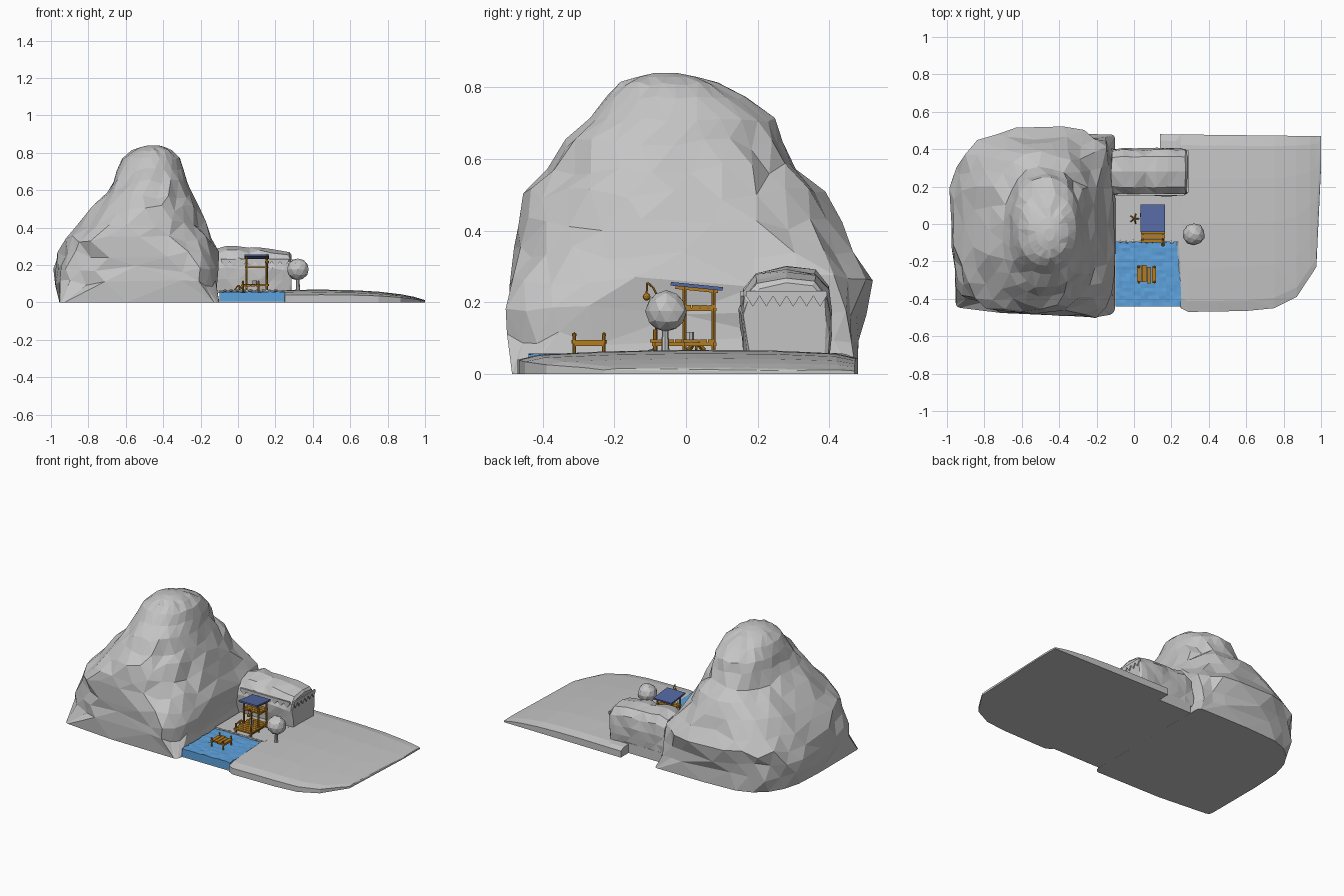
import bpy, bmesh, math, random
from mathutils import Vector, Matrix

if "Cube" in bpy.data.objects:
    bpy.data.objects.remove(bpy.data.objects["Cube"])

random.seed(4)


def material(name, rgb):
    m = bpy.data.materials.new(name)
    m.diffuse_color = (*rgb, 1)
    m.use_nodes = True
    m.node_tree.nodes["Principled BSDF"].inputs["Base Color"].default_value = m.diffuse_color
    return m


STONE = material("pale grey", (0.56, 0.56, 0.56))
WATER = material("water blue", (0.11, 0.36, 0.72))
WOOD = material("warm wood", (0.45, 0.20, 0.015))
ROOF = material("slate blue", (0.09, 0.14, 0.36))


def finish(bm, name, mat):
    bmesh.ops.recalc_face_normals(bm, faces=bm.faces)
    me = bpy.data.meshes.new(name)
    bm.to_mesh(me)
    bm.free()
    me.materials.append(mat)
    ob = bpy.data.objects.new(name, me)
    bpy.context.collection.objects.link(ob)
    return ob


def box(name, x, y, z, mat, tilt=0):
    """Box from (min, max) ranges, optionally tilted about x."""
    bm = bmesh.new()
    c = Vector([(a + b) / 2 for a, b in (x, y, z)])
    s = [b - a for a, b in (x, y, z)]
    m = Matrix.Translation(c) @ Matrix.Rotation(tilt, 4, 'X') @ Matrix.Diagonal((*s, 1))
    bmesh.ops.create_cube(bm, size=1, matrix=m)
    return finish(bm, name, mat)


def rod(name, a, b, r, mat, r2=None, sides=8):
    a, b = Vector(a), Vector(b)
    bm = bmesh.new()
    m = Matrix.Translation((a + b) / 2) @ (b - a).to_track_quat('Z', 'Y').to_matrix().to_4x4()
    bmesh.ops.create_cone(bm, cap_ends=True, segments=sides, radius1=r,
                          radius2=r if r2 is None else r2, depth=(b - a).length, matrix=m)
    return finish(bm, name, mat)


def ball(name, c, r, mat, sub=1, jitter=0.0, scale=(1, 1, 1)):
    bm = bmesh.new()
    bmesh.ops.create_icosphere(bm, subdivisions=sub, radius=r)
    for v in bm.verts:
        v.co *= 1 + random.uniform(-jitter, jitter)
        v.co = Vector(c) + Vector([p * s for p, s in zip(v.co, scale)])
    return finish(bm, name, mat)


def loft(name, rings, mat):
    """Skin a list of equal-length point rings with triangles."""
    bm = bmesh.new()
    vs = [[bm.verts.new(p) for p in r] for r in rings]
    n = len(vs[0])
    for a, b in zip(vs, vs[1:]):
        for i in range(n):
            bm.faces.new((a[i], a[(i + 1) % n], b[(i + 1) % n], b[i]))
    sides = bm.faces[:]
    bm.faces.new(vs[0])
    bm.faces.new(vs[-1])
    bmesh.ops.triangulate(bm, faces=sides)
    return finish(bm, name, mat)


def lerp(x, pts):
    for (x0, y0), (x1, y1) in zip(pts, pts[1:]):
        if x <= x1:
            return y0 + (y1 - y0) * (x - x0) / (x1 - x0)
    return pts[-1][1]


# mountain: superellipse sections (z, xmin, xmax, ymin, ymax, squareness)
sections = [(0, -.955, -.10, -.515, .48, 40), (.10, -.995, -.10, -.515, .485, 7),
            (.18, -.99, -.10, -.525, .505, 5), (.26, -.96, -.105, -.505, .52, 4),
            (.34, -.925, -.135, -.49, .475, 3.2), (.42, -.86, -.175, -.475, .43, 2.7),
            (.50, -.78, -.21, -.455, .39, 2.3), (.57, -.71, -.235, -.39, .31, 2.2),
            (.64, -.67, -.265, -.345, .275, 2.2), (.71, -.65, -.29, -.27, .25, 2.2),
            (.77, -.62, -.31, -.225, .17, 2.2), (.81, -.57, -.35, -.185, .09, 2)]
rings = []
for k, (z, x0, x1, y0, y1, n) in enumerate(sections):
    ring = []
    rough = 0 if k == 0 else .05 if z < .7 else .015
    for i in range(24):
        t = math.tau * (i + (k % 2) * .5) / 24
        c, s = math.cos(t), math.sin(t)
        square = n if c >= 0 or k == 0 and s < 0 else min(n, 2.8 if s > 0 else 4)
        e = 2 / square
        j = 1 + random.uniform(-rough, rough * .4)
        x = (x0 + x1) / 2 + (x1 - x0) / 2 * j * math.copysign(abs(c) ** e, c)
        y = (y0 + y1) / 2 + (y1 - y0) / 2 * j * math.copysign(abs(s) ** e, s)
        if s < 0 and z < .3:          # front foot recedes towards both corners
            y += .09 * max(0, -.2 - x) + .4 * max(0, x + .2)
        ring.append((max(-1, min(x, -.10)), y, z + random.uniform(-rough, rough) * .4))
    rings.append(ring)
for f, z in ((.62, .829), (.25, .84)):
    rings.append([(-.45 + (p[0] + .45) * f, -.06 + (p[1] + .06) * f, z) for p in rings[11]])
loft("mountain", rings, STONE)

# meadow: cross sections swept along x, thinning towards the right edge
front = [(.14, -.09), (.225, -.095), (.25, -.45), (.29, -.47), (.6, -.465), (.75, -.45),
         (.87, -.39), (.975, -.23), (1.0, .3)]
height = [(.14, .066), (.45, .068), (.65, .065), (.8, .054), (.92, .036), (1.0, .012)]
rings = []
for x in (.14, .225, .25, .29, .37, .45, .6, .75, .87, .94, .975, 1.0):
    y0, y1 = lerp(x, front), .48 - .012 * (x - .14)
    h = lerp(x, height)
    ring = [(x, y0, 0)]
    for t, f in ((0, .6), (.06, .8), (.25, .93), (.5, 1), (.75, .97), (.94, .85), (1, .65)):
        ring.append((x, y0 + (y1 - y0) * t, h * f))
    rings.append(ring + [(x, y1, 0)])
loft("meadow", rings, STONE)
box("camp_ground", (-.10, .26), (-.095, .40), (0, .066), STONE)

# pond: thin grey bed under a gently rippled block of water
box("pond_bed", (-.10, .25), (-.44, -.09), (0, .004), STONE)
bm = bmesh.new()
bmesh.ops.create_grid(bm, x_segments=18, y_segments=18, size=.5)
for v in bm.verts:
    v.co = Vector((.075 + v.co.x * .35, -.265 + v.co.y * .35, .055 + random.uniform(-.002, .003)))
rim = bmesh.ops.extrude_face_region(bm, geom=bm.faces[:])
for v in [g for g in rim["geom"] if isinstance(g, bmesh.types.BMVert)]:
    v.co.z = .004
finish(bm, "pond_water", WATER)

# cave boulder: rough rounded block swept along x
rings = []
for x, s, top in ((-.12, .95, .285), (-.06, 1, .302), (0, 1, .30), (.06, 1, .292), (.12, 1, .293),
                  (.18, 1, .285), (.24, .99, .275), (.274, .96, .268), (.283, .9, .255)):
    ring = []
    for y, z in ((-.117, 0), (-.125, .3), (-.13, .55), (-.122, .76), (-.085, .93), (0, 1),
                 (.08, .94), (.118, .77), (.128, .5), (.126, .25), (.12, 0)):
        w = random.uniform(.94, 1.03)
        ring.append((x + random.uniform(-.004, .004), .28 + y * s * w,
                     .05 + (top - .05) * z * (1 if z == 1 else w)))
    rings.append(ring)
loft("boulder", rings, STONE)


# jagged overhang on the boulder's end and front
def jagged(name, place, length, n):
    bm = bmesh.new()
    for i in range(n):
        a, b = length * i / n, length * (i + 1) / n
        pts = [(a, .218), ((a + b) / 2, .188), (b, .218), (b, .232), (a, .232)]
        f = bm.faces.new([bm.verts.new(place(u, z)) for u, z in pts])
        ex = bmesh.ops.extrude_face_region(bm, geom=[f])
        d = Vector(place(0, 0, .01)) - Vector(place(0, 0))
        for v in [g for g in ex["geom"] if isinstance(g, bmesh.types.BMVert)]:
            v.co += d
    finish(bm, name, STONE)


jagged("overhang_end", lambda u, z, d=0: (.281 + d, .168 + u, z), .225, 6)
jagged("overhang_front", lambda u, z, d=0: (-.09 + u, .162 - d, z), .36, 8)

# tree
ball("tree_crown", (.32, -.055, .176), .059, STONE, 2, .05)
rod("tree_trunk", (.32, -.058, .055), (.32, -.058, .14), .012, STONE, .008)

# lookout hut: posts, deck, shelf, sloping roof
for x in (.046, .154):
    rod("rear_post", (x, .077, .06), (x, .077, .236), .006, WOOD)
    rod("middle_post", (x, -.004, .06), (x, -.004, .245), .006, WOOD)
    rod("deck_post", (x, -.086, .06), (x, -.086, .125), .006, WOOD)
    box("deck_beam", (x - .005, x + .005), (-.095, .085), (.078, .088), WOOD)
    box("shelf_beam", (x - .004, x + .004), (-.01, .085), (.176, .184), WOOD)
    box("roof_beam", (x - .004, x + .004), (-.03, .09), (.232, .240), WOOD, -.1)
for i in range(8):
    y = -.1 + i * .023
    dx = random.uniform(-.004, .004)
    box("deck_plank", (.036 + dx, .163 + dx), (y, y + .02), (.088, .097), WOOD)
for i in range(4):
    y = -.006 + i * .023
    box("shelf_plank", (.038, .162), (y, y + .02), (.184, .193), WOOD)
box("roof", (.035, .167), (-.043, .103), (.240, .250), ROOF, -.1)

# cup on the deck
rod("cup", (.09, .01, .097), (.09, .01, .118), .012, STONE)

# lantern on a bent pole
path = [(.155, -.086, .1), (.155, -.078, .215), (.155, -.092, .242), (.155, -.108, .256), (.155, -.11, .225)]
for a, b in zip(path, path[1:]):
    rod("lantern_pole", a, b, .0028, WOOD, sides=6)
ball("lantern", (.155, -.11, .216), .011, WOOD, 2)

# jetty standing in the pond
for x in (.026, .11):
    for y in (-.312, -.229):
        rod("jetty_post", (x, y, .04), (x, y, .108), .005, WOOD)
        ball("jetty_knob", (x, y, .11), .007, WOOD)
    box("jetty_side_beam", (x - .004, x + .004), (-.312, -.229), (.078, .086), WOOD)
for i in range(4):
    x = .017 + i * .026
    d = random.uniform(-.005, .005)
    box("jetty_plank", (x, x + .023), (-.315 + d, -.225 + d), (.086, .095), WOOD)

# campfire sticks
for i in range(5):
    a = math.tau * i / 5
    c, s = math.cos(a), math.sin(a)
    rod("campfire_stick", (.002 + .024 * c, .028 + .026 * s, .068),
        (.002 + .003 * c, .028 + .003 * s, .09), .004, WOOD, sides=6)

# shore stones
for i in range(9):
    ball("shore_stone", (-.07 + i * .034, -.092 + random.uniform(-.006, .006), .064),
         random.uniform(.007, .012), STONE, 1, .1, (1.2, 1, .7))
